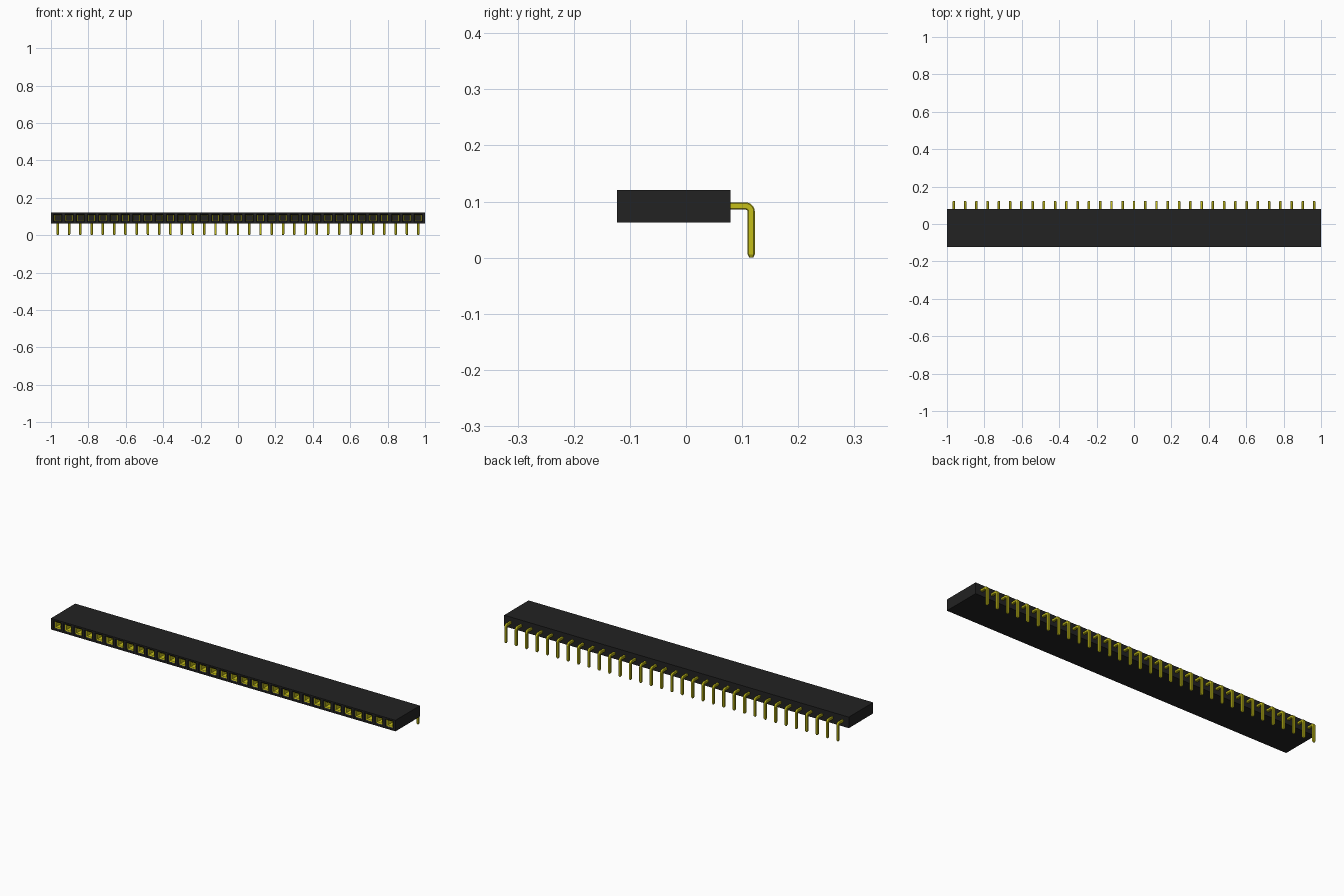
import bpy, bmesh, math
from mathutils import Vector

cube = bpy.data.objects.get("Cube")
if cube:
    bpy.data.objects.remove(cube, do_unlink=True)

COUNT = 33
PITCH = 0.0602
MID_Z = 0.092


def make_material(name, rgb):
    mat = bpy.data.materials.new(name)
    mat.use_nodes = True
    mat.diffuse_color = (*rgb, 1)
    mat.node_tree.nodes["Principled BSDF"].inputs["Base Color"].default_value = (*rgb, 1)
    return mat


black = make_material("black plastic", (0.016, 0.016, 0.016))
gold = make_material("yellow contact metal", (0.56, 0.52, 0.01))


def add_object(name, mesh, x=0):
    obj = bpy.data.objects.new(name, mesh)
    obj.location.x = x
    bpy.context.collection.objects.link(obj)
    return obj


def finish(bm, name, *mats):
    mesh = bpy.data.meshes.new(name)
    bmesh.ops.recalc_face_normals(bm, faces=bm.faces)
    bm.to_mesh(mesh)
    bm.free()
    for mat in mats:
        mesh.materials.append(mat)
    return mesh


# Housing block, divided into one cell per socket
bm = bmesh.new()
bmesh.ops.create_cube(bm, size=1)
for v in bm.verts:
    v.co = Vector((v.co.x * 2, v.co.y * 0.202 - 0.022, v.co.z * 0.058 + MID_Z))
for i in range(COUNT + 1):
    bmesh.ops.bisect_plane(bm, geom=bm.verts[:] + bm.edges[:] + bm.faces[:],
                           plane_co=((i - COUNT / 2) * PITCH, 0, 0), plane_no=(1, 0, 0))
bm.normal_update()
cells = [f for f in bm.faces
         if f.normal.y < -0.9 and abs(f.calc_center_median().x) < COUNT * PITCH / 2]

# Each cell: flat rim, tapered lead-in, contact ring, deep contact walls
for thickness, depth, slot in ((0.011, 0, 0), (0.006, -0.006, 0),
                               (0.006, -0.003, 1), (0.0004, -0.04, 1)):
    ring = bmesh.ops.inset_individual(bm, faces=cells, thickness=thickness, depth=depth)
    for f in ring["faces"]:
        f.material_index = slot
add_object("socket_housing", finish(bm, "socket_housing", black, gold))

# Right-angle pin: a chamfered square swept along a bent path with a tapered tip
PIN_Y, RADIUS, HALF, CHAMFER = 0.1162, 0.010, 0.0065, 0.002
path = [(0.07, MID_Z, 0, 1)]
for k in range(7):
    a = math.radians(k * 15)
    path.append((PIN_Y - RADIUS + RADIUS * math.sin(a),
                 MID_Z - RADIUS + RADIUS * math.cos(a), a, 1))
path += [(PIN_Y, 0.006, math.pi / 2, 1), (PIN_Y, 0, math.pi / 2, 0.5)]

inner = HALF - CHAMFER
section = [(HALF, inner), (inner, HALF), (-inner, HALF), (-HALF, inner)]
section += [(-u, -v) for u, v in section]
bm = bmesh.new()
rings = [[bm.verts.new((u * s, y + v * s * math.sin(a), z + v * s * math.cos(a)))
          for u, v in section] for y, z, a, s in path]
for r0, r1 in zip(rings, rings[1:]):
    for i in range(len(section)):
        j = (i + 1) % len(section)
        bm.faces.new((r0[i], r0[j], r1[j], r1[i]))
bm.faces.new(rings[0])
bm.faces.new(rings[-1])
pin_mesh = finish(bm, "bent_pin", gold)

# Row of pins
for i in range(COUNT):
    add_object(f"bent_pin_{i + 1}", pin_mesh, (i - (COUNT - 1) / 2) * PITCH)
